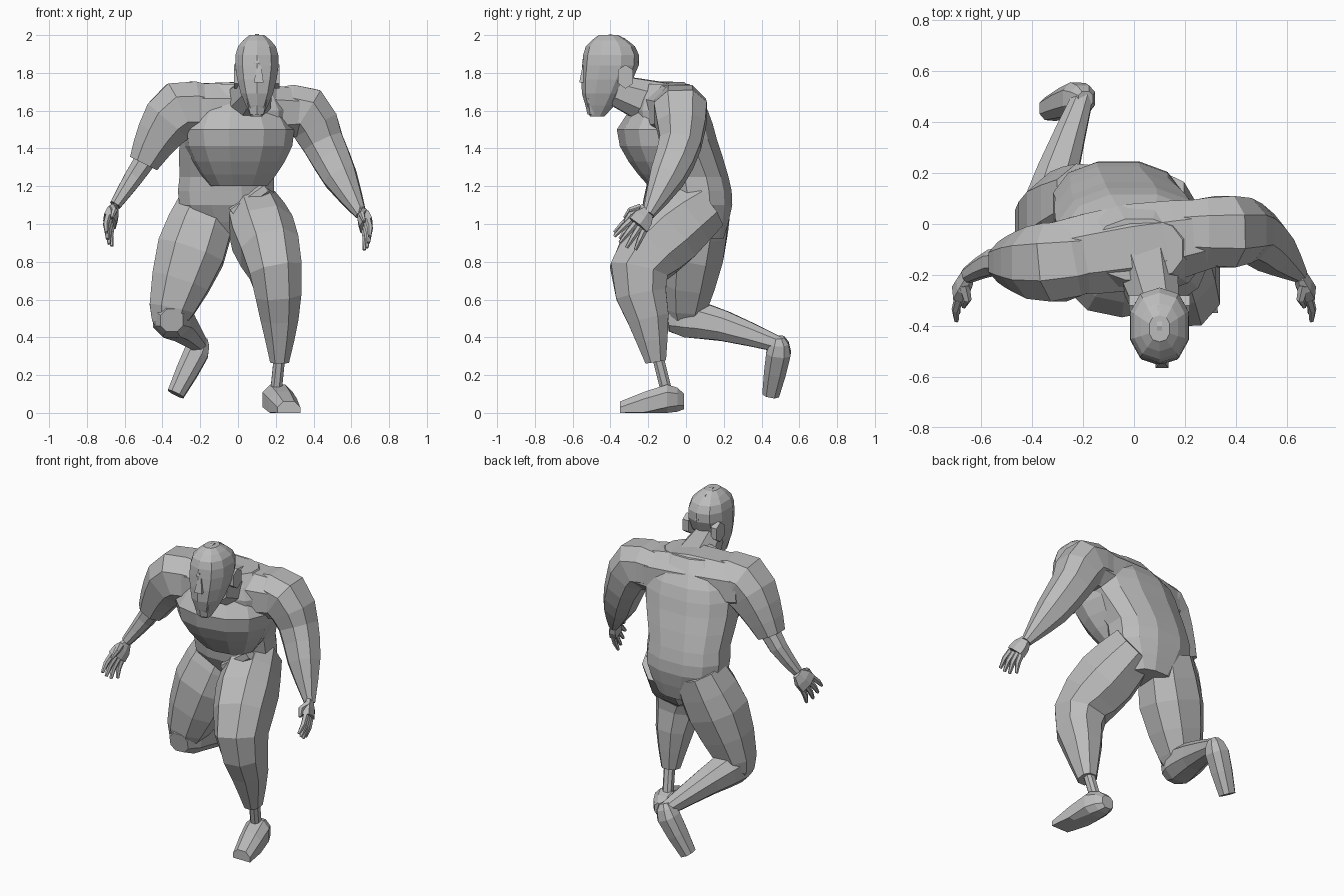
import bpy, bmesh, math
from mathutils import Vector

default_cube = bpy.data.objects.get("Cube")
if default_cube:
    bpy.data.objects.remove(default_cube, do_unlink=True)

grey = bpy.data.materials.new("clay grey")
grey.use_nodes = True
colour = (0.5, 0.5, 0.5, 1)
grey.diffuse_color = colour
grey.node_tree.nodes["Principled BSDF"].inputs["Base Color"].default_value = colour

ACROSS, ALONG, UP = Vector((1, 0, 0)), Vector((0, 1, 0)), Vector((0, 0, 1))
TWIST = Vector((1, .2, 0)).normalized()


def refine(knots):
    """Add a smooth halfway ring between each pair of knots."""
    knots = [Vector(knot) for knot in knots]
    padded = [2 * knots[0] - knots[1], *knots, 2 * knots[-1] - knots[-2]]
    rings = [knots[0]]
    for before, start, end, after in zip(padded, padded[1:], padded[2:], padded[3:]):
        middle = (9 * (start + end) - before - after) / 16
        rings += [middle, end]
    return rings


def superellipse(angle, power):
    """Rounded-box outline point for an angle."""
    return [math.copysign(abs(value) ** power, value)
            for value in (math.cos(angle), math.sin(angle))]


def loft(name, rings, ref=ACROSS, axis=None, sides=8, flat=1.0, power=0.85, floor=False):
    """Faceted skin over rings (x, y, z, half width); flat scales the depth."""
    bm = bmesh.new()
    rings = [Vector(ring) for ring in rings]
    middles = [ring.to_3d() for ring in rings]
    grow = 1 / math.cos(math.pi / sides) ** power
    loops = []
    for i, middle in enumerate(middles):
        before = middle - middles[i - 1] if i else Vector()
        after = middles[i + 1] - middle if middle is not middles[-1] else Vector()
        normal = axis or (before.normalized() + after.normalized()).normalized()
        wide = (ref - normal * ref.dot(normal)).normalized() * rings[i][3] * grow
        deep = normal.cross(wide) * flat
        loop = []
        for k in range(sides):
            c, s = superellipse(math.tau * (k + 0.5) / sides, power)
            point = middle + wide * c + deep * s
            if floor:
                point.z = max(point.z, 0)
            loop.append(bm.verts.new(point))
        loops.append(loop)
    for lower, upper in zip(loops, loops[1:]):
        for k in range(sides):
            bm.faces.new((lower[k - 1], lower[k], upper[k], upper[k - 1]))
    bm.faces.new(loops[0])
    bm.faces.new(loops[-1])
    bmesh.ops.recalc_face_normals(bm, faces=bm.faces)
    mesh = bpy.data.meshes.new(name)
    bm.to_mesh(mesh)
    bm.free()
    mesh.materials.append(grey)
    bpy.context.collection.objects.link(bpy.data.objects.new(name, mesh))


def limb(name, *knots, **options):
    loft(name, refine(knots), **options)


# Torso: pelvis, level waist and forward-leaning back up to the neck
limb("torso", (-.04, .1, .92, .14), (-.06, .07, 1.1, .25), (-.06, .05, 1.25, .25),
     (-.02, -.04, 1.45, .29), (0, -.08, 1.6, .28), (.02, -.1, 1.74, .17),
     axis=UP, sides=12, flat=.7)
# Chest muscles, turned with the raised right shoulder
limb("chest", (0, -.07, 1.2, .15), (0, -.1, 1.33, .24), (0, -.12, 1.5, .29),
     (0, -.08, 1.68, .17), ref=TWIST, axis=UP, sides=12, flat=.8)
# Shoulder mass that ties both arms to the back
limb("shoulder_girdle", (-.33, -.14, 1.6, .14), (0, -.09, 1.59, .17),
     (.33, -.03, 1.59, .13), ref=ALONG, flat=.95)
limb("waist_fold", (-.03, -.09, 1.06, .03), (.15, -.09, 1.19, .03), ref=ALONG, sides=6)

# Neck and head
limb("neck", (.04, -.12, 1.62, .13), (.1, -.38, 1.71, .08))
limb("head", (.1, -.47, 1.57, .03), (.1, -.44, 1.69, .085), (.1, -.4, 1.84, .115),
     (.1, -.4, 1.94, .1), (.1, -.41, 2, .04), axis=UP, sides=10, flat=1.25)
loft("nose", [(.11, -.53, 1.75, .025), (.11, -.53, 1.84, .012)],
     axis=UP, sides=4, flat=1.4, power=1)
limb("beard", (.1, -.49, 1.58, .035), (.1, -.49, 1.69, .06), (.1, -.49, 1.72, .045),
     axis=UP, sides=6, flat=.8)

# Raised ridge that arcs from forehead to nape
arc = [math.pi * step / 6 for step in range(7)]
loft("crest", [(.1, -.4 - .14 * math.cos(a), 1.85 + .145 * math.sin(a), .01)
               for a in arc], sides=4, power=.3)

# Ears and brows on both sides of the face
for side, tag in ((1, "left"), (-1, "right")):
    loft(tag + "_ear", [(.1 + side * reach, -.32, 1.78, .04) for reach in (.08, .12)],
         ref=ALONG, axis=ACROSS, sides=6, flat=1.4)
    loft(tag + "_brow", [(.1, -.53, 1.84, .02), (.1 + side * .08, -.48, 1.84, .02)],
         ref=ALONG, sides=4, power=.4, flat=.7)

# Arms: one swings outward, the other has a cuff at the elbow
limb("left_arm", (.2, -.03, 1.6, .12), (.36, -.03, 1.59, .14), (.45, -.03, 1.43, .11),
     (.54, -.1, 1.25, .09), (.65, -.2, 1.05, .03), ref=ALONG)
limb("right_upper_arm", (-.15, -.12, 1.6, .13), (-.31, -.15, 1.6, .155),
     (-.42, -.15, 1.47, .12), (-.5, -.15, 1.32, .08), ref=ALONG)
limb("right_forearm", (-.45, -.15, 1.4, .06), (-.55, -.15, 1.25, .05),
     (-.65, -.2, 1.1, .03), ref=ALONG)


# Hands: a palm, four curled fingers and a thumb
def hand(tag, wrist, side):
    wrist = Vector(wrist)
    spread = Vector((side * .2, -.8, .6)).normalized()
    reach = Vector((side * .3, -.6, -.8)).normalized()
    curl = Vector((-side, 0, -.2)) * .03

    def strand(part, points, widths, flat=1.0):
        rings = [(*point, width) for point, width in zip(points, widths)]
        loft(tag + part, rings, ref=spread, sides=6, flat=flat)

    knuckles = wrist + reach * .1
    strand("_palm", [wrist, wrist.lerp(knuckles, .5), knuckles], (.03, .055, .06), .55)
    for i, length in enumerate((.11, .13, .13, .12)):
        offset = spread * (i - 1.5) * .03
        base = knuckles + offset
        tip = base + reach * length + offset / 2 + curl
        joint = base.lerp(tip, .5) - curl / 4
        strand(f"_finger_{i + 1}", [base, joint, tip], (.016, .014, .008))
    base = wrist + reach * .03 + spread * .03
    joint = base + (spread + reach) * .04 + curl
    strand("_thumb", [base, joint, joint + reach * .05], (.02, .015, .008))


hand("left", (.65, -.2, 1.07), 1)
hand("right", (-.65, -.2, 1.09), -1)

# Left leg: knee forward, cuff above a thin ankle, foot flat on the ground
limb("left_leg", (.07, .1, 1.1, .13), (.13, -.09, .95, .165), (.2, -.25, .75, .14),
     (.22, -.2, .5, .1), (.22, -.16, .27, .05), flat=1.1)
limb("left_ankle", (.22, -.15, .3, .03), (.2, -.1, .1, .03))
limb("left_foot", (.19, -.01, .06, .04), (.21, -.1, .07, .08), (.27, -.35, 0, .06),
     axis=ALONG, power=.8, floor=True)

# Right leg: thigh down, shin lifted behind, toes pointing at the ground
limb("right_thigh", (-.16, .1, 1.1, .15), (-.25, .04, .85, .18),
     (-.35, 0, .55, .12), (-.35, 0, .46, .08), flat=.9)
limb("right_shin", (-.35, -.1, .49, .06), (-.35, 0, .5, .1), (-.3, .2, .46, .08),
     (-.2, .5, .36, .04))
limb("right_foot", (-.19, .49, .4, .03), (-.22, .49, .32, .065), (-.33, .45, .1, .045),
     power=.8)
